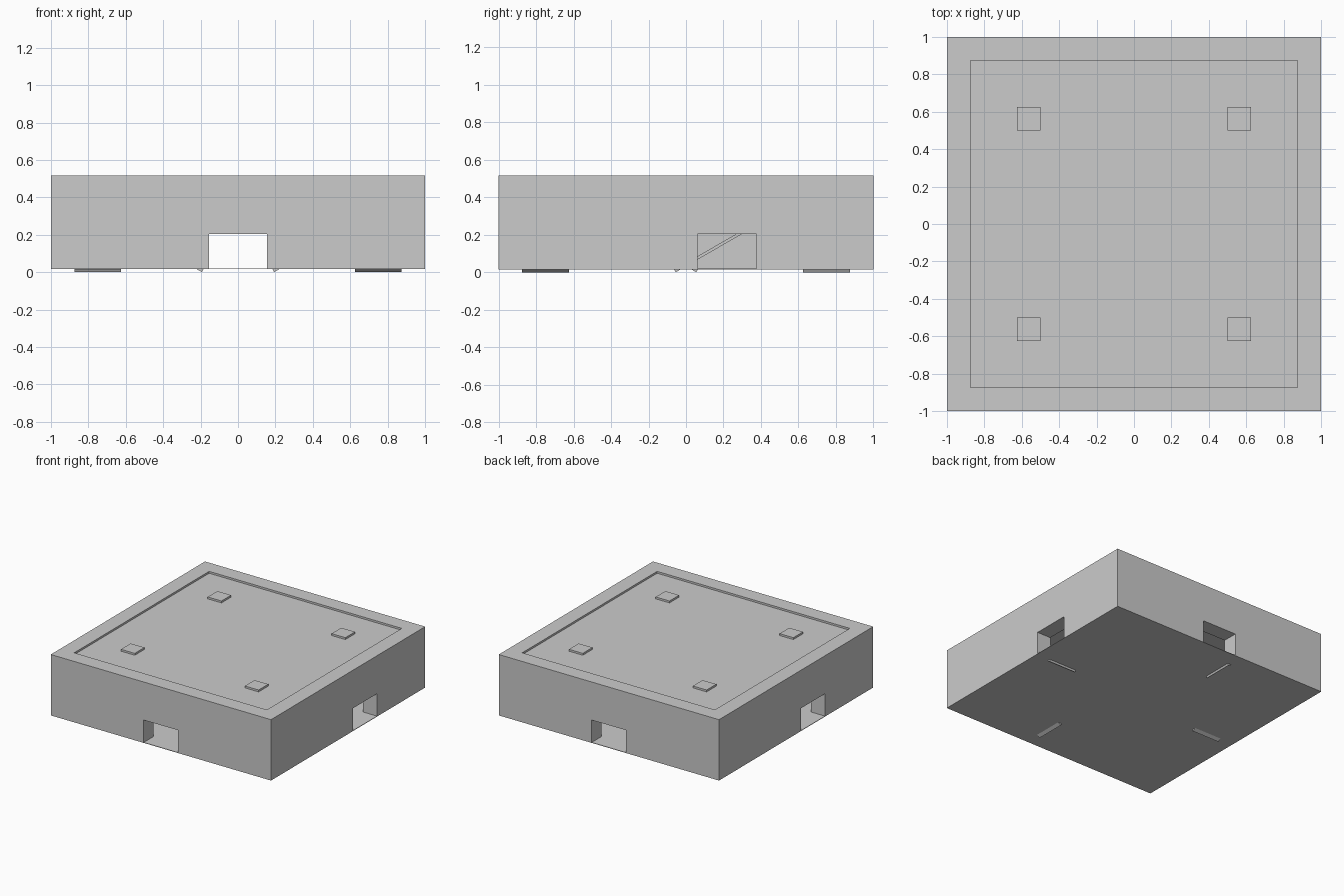
import bpy, math
from mathutils import Matrix

if "Cube" in bpy.data.objects:
    bpy.data.objects.remove(bpy.data.objects["Cube"])

U = 1 / 64            # small step height
BASE, TOP = U, 0.5 + U
FLOOR_T = 0.004
WALL = 0.125


def box(name, x, y, z):
    """Box from (min, max) ranges on each axis."""
    bpy.ops.mesh.primitive_cube_add(size=1)
    o = bpy.context.object
    o.name = name
    o.data.transform(
        Matrix.Translation(((x[0] + x[1]) / 2, (y[0] + y[1]) / 2, (z[0] + z[1]) / 2))
        @ Matrix.Diagonal((x[1] - x[0], y[1] - y[0], z[1] - z[0], 1)))
    return o


def cut(target, cutter):
    cutter.hide_render = True
    cutter.hide_set(True)
    cutter.display_type = 'WIRE'
    m = target.modifiers.new(cutter.name, 'BOOLEAN')
    m.operation = 'DIFFERENCE'
    m.solver = 'EXACT'
    m.object = cutter


inner = (-1 + WALL, 1 - WALL)
zf = BASE + FLOOR_T
door_top = BASE + 0.1875

# thin floor panel under the whole box
box("floor", (-1, 1), (-1, 1), (BASE, zf))

# thick outer walls, hollow inside, with four doorways
walls = box("walls", (-1, 1), (-1, 1), (zf, TOP))
cut(walls, box("room_cutter", inner, inner, (-0.2, 0.8)))
cut(walls, box("front_back_door_cutter", (-0.15625, 0.15625), (-1.2, 1.2), (-0.1, door_top)))
cut(walls, box("right_door_cutter", (0.5, 1.2), (0.0625, 0.375), (-0.1, door_top)))
cut(walls, box("left_door_cutter", (-1.2, -0.5), (-0.375, -0.0625), (-0.1, door_top)))

# roof panel sits slightly below the rim
box("roof", inner, inner, (0.5 - U, 0.5))

# four raised square pegs on the roof
for sx in (-1, 1):
    for sy in (-1, 1):
        cx, cy = 0.5625 * sx, 0.5625 * sy
        box("roof_peg", (cx - 0.0625, cx + 0.0625), (cy - 0.0625, cy + 0.0625), (0.5, TOP))

# thin 30 degree ramps along the inner walls; lower edges poke through the floor
# (start position, heading about z)
ramps = [((0.193, -0.75), 0), ((-0.193, 0.75), 180),
         ((0.75, 0.055), -90), ((-0.75, -0.055), 90)]
for (px, py), heading in ramps:
    r = box("ramp", (0, 0.78), (-0.1245, 0.1245), (0, U))
    r.data.transform(Matrix.Translation((px, py, 0))
                     @ Matrix.Rotation(math.radians(heading), 4, 'Z')
                     @ Matrix.Rotation(math.radians(-30), 4, 'Y'))
